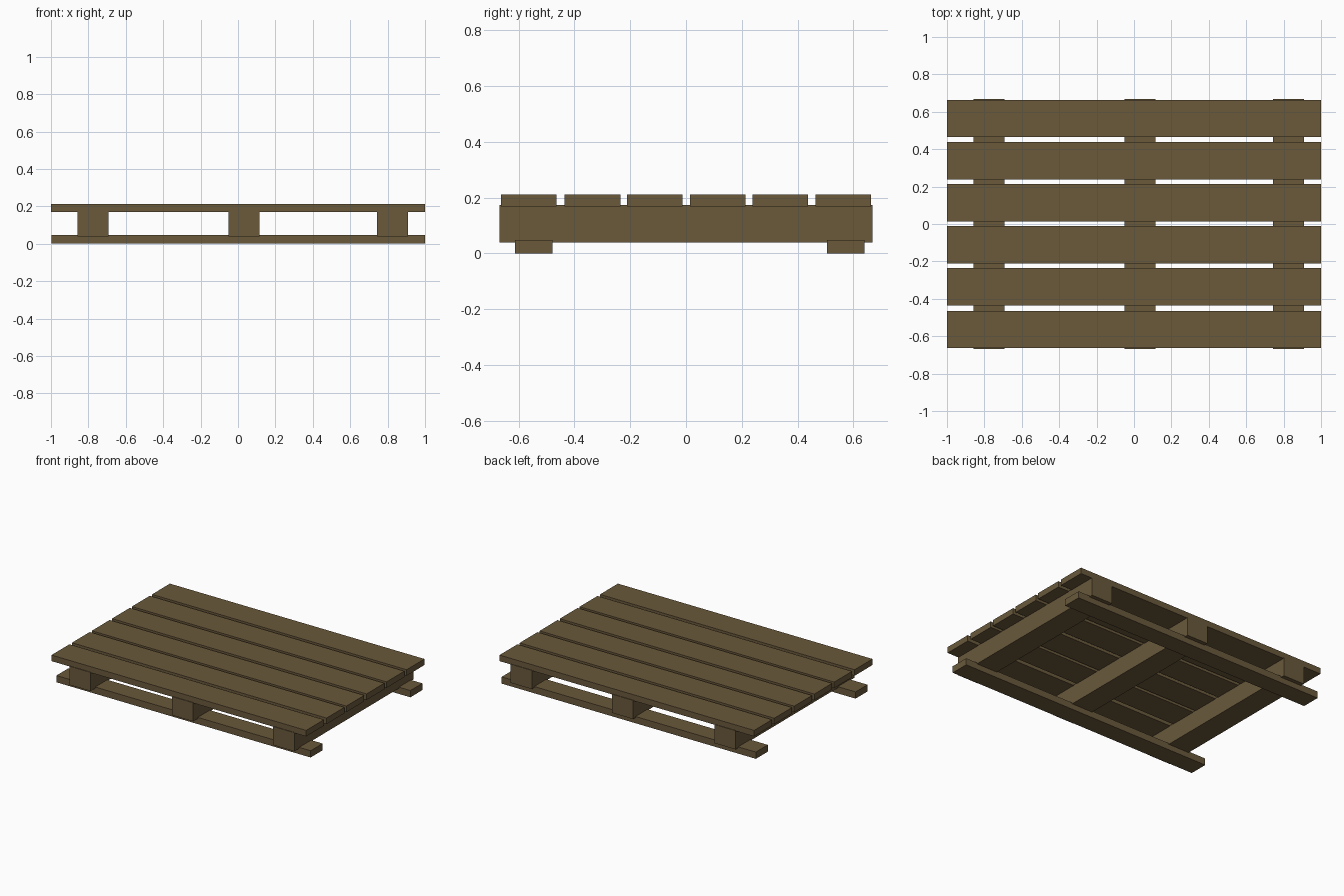
import bpy
import bmesh

if "Cube" in bpy.data.objects:
    bpy.data.objects.remove(bpy.data.objects["Cube"])

wood = bpy.data.materials.new("brown_wood")
wood.diffuse_color = (0.144, 0.100, 0.044, 1.0)
wood.use_nodes = True
wood.node_tree.nodes["Principled BSDF"].inputs["Base Color"].default_value = wood.diffuse_color


def plank(name, x0, x1, y0, y1, z0, z1):
    """Axis-aligned timber given by its limits."""
    bm = bmesh.new()
    bmesh.ops.create_cube(bm, size=1)
    bmesh.ops.scale(bm, vec=(x1 - x0, y1 - y0, z1 - z0), verts=bm.verts)
    bmesh.ops.translate(bm, vec=((x0 + x1) / 2, (y0 + y1) / 2, (z0 + z1) / 2), verts=bm.verts)
    mesh = bpy.data.meshes.new(name)
    bm.to_mesh(mesh)
    bm.free()
    mesh.materials.append(wood)
    obj = bpy.data.objects.new(name, mesh)
    bpy.context.collection.objects.link(obj)
    return obj


# Deck boards, slightly unevenly spaced
for i, y in enumerate((-0.564, -0.335, -0.112, 0.114, 0.338, 0.564)):
    plank(f"deck_board_{i + 1}", -1, 1, y - 0.1, y + 0.1, 0.169, 0.212)

# Thick cross beams running front to back
for side, x in (("left", -0.775), ("middle", 0.031), ("right", 0.827)):
    plank(f"{side}_cross_beam", x - 0.083, x + 0.083, -0.668, 0.668, 0.04, 0.173)

# Bottom skids
for side, y in (("front", -0.546), ("back", 0.573)):
    plank(f"{side}_bottom_board", -0.997, 1, y - 0.067, y + 0.067, 0, 0.048)
